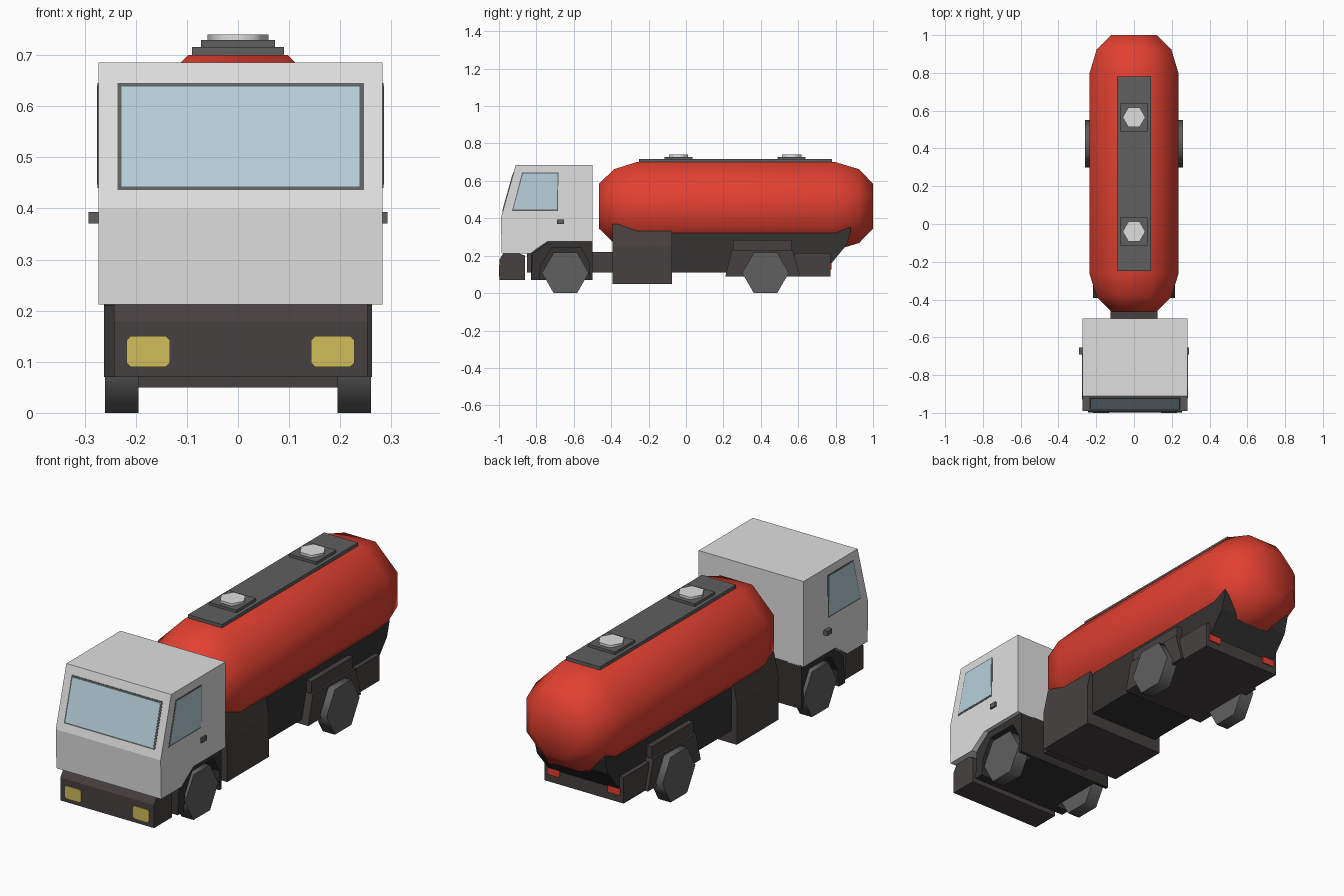
import bpy, bmesh, math

if "Cube" in bpy.data.objects:
    bpy.data.objects.remove(bpy.data.objects["Cube"])


def material(name, rgb):
    m = bpy.data.materials.new(name)
    m.diffuse_color = (*rgb, 1)
    m.use_nodes = True
    m.node_tree.nodes["Principled BSDF"].inputs["Base Color"].default_value = m.diffuse_color
    return m


WHITE = material("white_paint", (0.74, 0.74, 0.74))
RED = material("red_paint", (0.76, 0.052, 0.03))
BROWN = material("dark_brown", (0.062, 0.053, 0.051))
BLACK = material("near_black", (0.035, 0.033, 0.032))
GREY = material("dark_grey", (0.115, 0.115, 0.115))
GLASS = material("pale_blue_glass", (0.48, 0.63, 0.71))
YELLOW = material("headlight_yellow", (0.62, 0.51, 0.10))


def finish(name, bm, mat, smooth=0):
    bmesh.ops.recalc_face_normals(bm, faces=bm.faces)
    for f in bm.faces:
        f.smooth = smooth > 0
    for e in bm.edges:
        e.smooth = e.calc_face_angle(0) < math.radians(smooth)
    me = bpy.data.meshes.new(name)
    bm.to_mesh(me)
    bm.free()
    me.materials.append(mat)
    ob = bpy.data.objects.new(name, me)
    bpy.context.collection.objects.link(ob)
    return ob


def loft(name, rings, mat, smooth=0):
    """Skin a list of equal rings and cap both ends."""
    bm = bmesh.new()
    vs = [[bm.verts.new(p) for p in r] for r in rings]
    n = len(vs[0])
    for r, s in zip(vs, vs[1:]):
        for i in range(n):
            j = (i + 1) % n
            bm.faces.new((r[i], r[j], s[j], s[i]))
    bm.faces.new(vs[0])
    bm.faces.new(vs[-1])
    return finish(name, bm, mat, smooth)


def prism(name, pts, a, b, axis, mat, smooth=0):
    """Extrude a 2D profile from a to b along an axis."""
    place = {"x": lambda u, v, t: (t, u, v),
             "y": lambda u, v, t: (u, t, v),
             "z": lambda u, v, t: (u, v, t)}[axis]
    return loft(name, [[place(u, v, t) for u, v in pts] for t in (a, b)], mat, smooth)


def box(name, x, y, z, mat):
    return prism(name, [(x[0], y[0]), (x[1], y[0]), (x[1], y[1]), (x[0], y[1])],
                 z[0], z[1], "z", mat)


def ngon(cu, cv, r, n, turn=0):
    return [(cu + r * math.cos(math.tau * (i + turn) / n),
             cv + r * math.sin(math.tau * (i + turn) / n)) for i in range(n)]


# Tank: octagonal section, narrowing in two steps at each end
R = 0.235 / math.cos(math.pi / 8)
rings = [[(u, y, v) for u, v in ngon(0, 0.465, R * s, 8, 0.5)]
         for y, s in ((-0.465, 0.51), (-0.385, 0.84), (-0.265, 1),
                      (0.80, 1), (0.925, 0.84), (1.0, 0.51))]
loft("tank", rings, RED, 60)

# Walkway and filler hatches on top of the tank
box("walkway", (-0.09, 0.09), (-0.25, 0.78), (0.69, 0.716), GREY)
for y in (-0.04, 0.565):
    box("hatch_base", (-0.072, 0.072), (y - 0.075, y + 0.075), (0.70, 0.729), GREY)
    prism("hatch_cap", ngon(0, y, 0.06, 6), 0.72, 0.74, "z", WHITE, 65)

# Tank cradle, chassis and middle equipment box
prism("tank_cradle", [(-0.37, 0.40), (-0.37, 0.11), (0.70, 0.11), (0.77, 0.15),
                      (0.86, 0.26), (0.88, 0.33), (0.88, 0.40)],
      -0.188, 0.188, "x", BLACK)
box("chassis", (-0.125, 0.125), (-0.85, 0.72), (0.11, 0.22), BROWN)
prism("equipment_box", [(-0.217, 0.05), (0.217, 0.05), (0.217, 0.25), (0.192, 0.37),
                        (-0.192, 0.37), (-0.217, 0.25)], -0.392, -0.075, "y", BROWN)

# Rear mudguards, rear beam and tail lights
prism("rear_mudguard", [(0.21, 0.09), (0.61, 0.09), (0.57, 0.23), (0.245, 0.23)],
      -0.225, 0.225, "x", BROWN)
box("rear_fender", (-0.215, 0.215), (0.25, 0.565), (0.22, 0.285), BROWN)
box("rear_beam", (-0.21, 0.21), (0.58, 0.772), (0.09, 0.215), BROWN)
for x in (-0.16, 0.16):
    box("tail_light", (x - 0.033, x + 0.033), (0.768, 0.777), (0.125, 0.158), RED)

# Six-sided wheels
for y in (-0.645, 0.425):
    for s in (-1, 1):
        prism("wheel", ngon(y, 0.1083, 0.125, 6), s * 0.195, s * 0.26, "x", GREY, 65)

# Cab shell, very slightly off centre
C = 0.005
cab = [(-0.985, 0.212), (-0.83, 0.212), (-0.80, 0.235), (-0.74, 0.275), (-0.50, 0.275),
       (-0.50, 0.685), (-0.91, 0.685), (-0.99, 0.40)]
prism("cab", cab, C - 0.278, C + 0.278, "x", WHITE)

# Front wheel arches and cab underside
arch = [(-0.83, 0.07), (-0.82, 0.21), (-0.73, 0.28), (-0.50, 0.28), (-0.50, 0.07),
        (-0.515, 0.07), (-0.515, 0.16), (-0.56, 0.24), (-0.72, 0.24), (-0.775, 0.15),
        (-0.785, 0.07)]
for s in (-1, 1):
    prism("front_wheel_arch", arch, s * 0.185, s * 0.262, "x", BLACK)
box("cab_underside", (-0.187, 0.187), (-0.83, -0.50), (0.07, 0.28), BLACK)

# Bumper and headlights
prism("bumper", [(-0.997, 0.07), (-0.86, 0.07), (-0.86, 0.20), (-0.90, 0.215),
                 (-0.975, 0.215), (-0.997, 0.18)], C - 0.248, C + 0.248, "x", BROWN)
for s in (-1, 1):
    prism("headlight", [(C + s * u, v) for u, v in (
        (0.138, 0.098), (0.146, 0.09), (0.215, 0.09), (0.223, 0.098),
        (0.223, 0.142), (0.215, 0.15), (0.146, 0.15), (0.138, 0.142))],
        -1.0, -0.994, "y", YELLOW)


# Windscreen with frame, lying on the sloped cab front
def slope(z, d):
    return -0.99 + 0.08 * (z - 0.40) / 0.285 - d


def front_plate(name, half, z0, z1, d, mat):
    prism(name, [(slope(z0, d), z0), (slope(z1, d), z1),
                 (slope(z1, -0.003), z1), (slope(z0, -0.003), z0)],
          C - half, C + half, "x", mat)


front_plate("windscreen_frame", 0.241, 0.436, 0.645, 0.002, GREY)
front_plate("windscreen", 0.233, 0.443, 0.638, 0.004, GLASS)

# Side windows with frames, and door handles
for s in (-1, 1):
    wall = C + s * 0.278
    prism("side_window_frame", [(-0.93, 0.44), (-0.685, 0.44), (-0.682, 0.645), (-0.876, 0.645)],
          wall - s * 0.003, wall + s * 0.0015, "x", GREY)
    prism("side_window", [(-0.924, 0.447), (-0.69, 0.447), (-0.687, 0.64), (-0.872, 0.64)],
          wall - s * 0.003, wall + s * 0.003, "x", GLASS)
    box("door_handle", sorted((wall - s * 0.005, s * 0.292)), (-0.69, -0.653), (0.37, 0.393), GREY)
